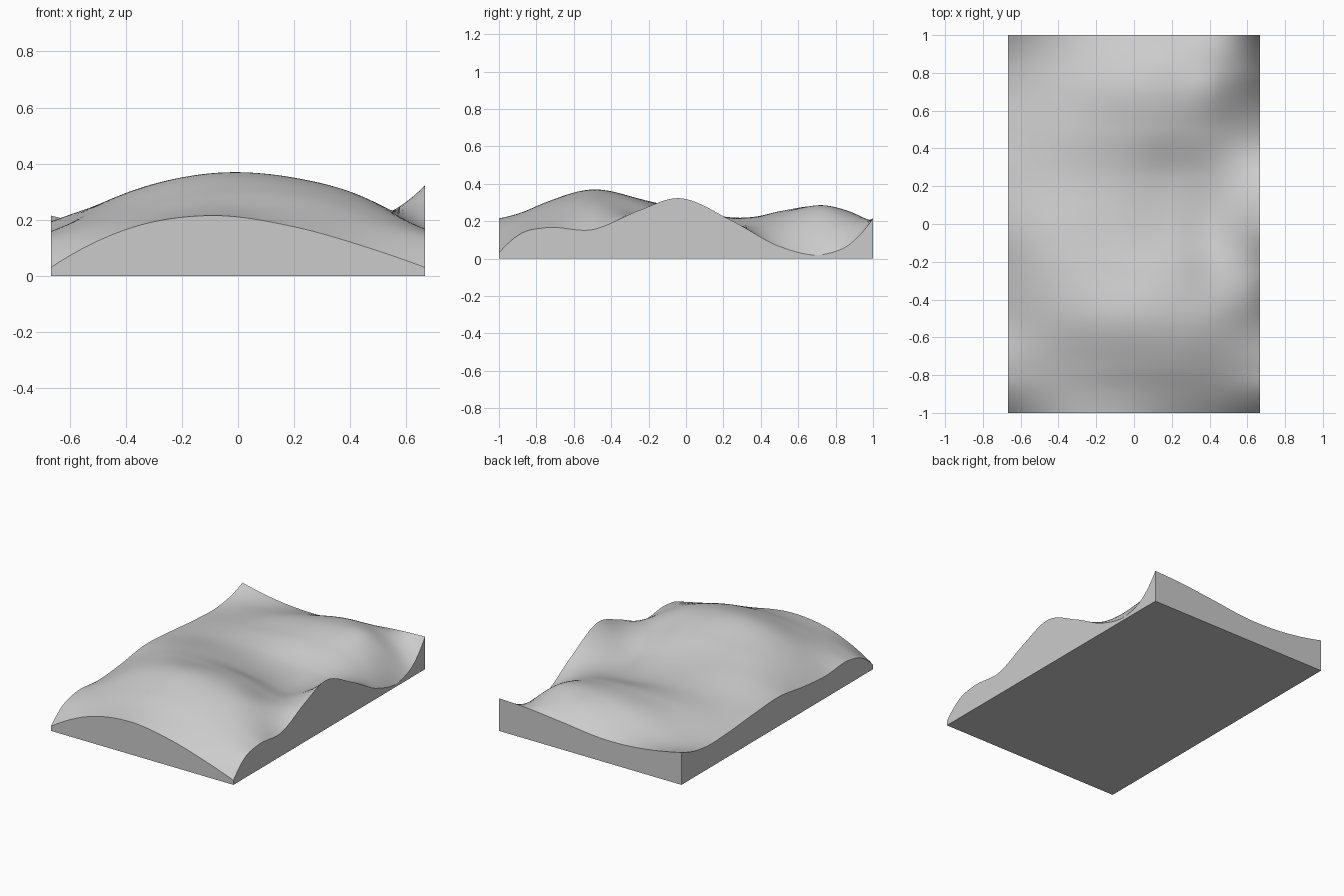
import bpy
import bmesh

cube = bpy.data.objects.get("Cube")
if cube:
    bpy.data.objects.remove(cube, do_unlink=True)

HALF_X, HALF_Y = 0.667, 1.0
CELLS_X, CELLS_Y = 64, 96

# Cross-section profiles: heights at XS for each station along the block
XS = [-0.667, -0.4, -0.1, 0.2, 0.45, 0.667]
PROFILES = {
    -1.0: [.03, .165, .215, .175, .105, .03],
    -.88: [.12, .20, .245, .23, .18, .135],
    -.75: [.155, .235, .295, .29, .235, .165],
    -.5: [.145, .29, .365, .35, .28, .155],
    -.25: [.165, .29, .32, .30, .23, .258],
    -.05: [.192, .268, .265, .215, .185, .323],
    .25: [.18, .215, .215, .18, .17, .20],
    .5: [.16, .205, .24, .25, .205, .065],
    .75: [.155, .185, .245, .28, .25, .025],
    .88: [.175, .17, .205, .25, .22, .08],
    1.0: [.215, .165, .15, .18, .205, .215],
}
YS = list(PROFILES)


def slope(ks, vs, i):
    """Slope at knot i of the parabola through its three nearest knots."""
    c = min(max(i, 1), len(ks) - 2)
    h0, h1 = ks[c] - ks[c - 1], ks[c + 1] - ks[c]
    d0, d1 = (vs[c] - vs[c - 1]) / h0, (vs[c + 1] - vs[c]) / h1
    bend = (d1 - d0) / (h0 + h1)
    return d0 + bend * h0 + 2 * bend * (ks[i] - ks[c])


def spline(ks, vs, t):
    """Smooth cubic curve through the knots."""
    i = 0
    while i < len(ks) - 2 and t > ks[i + 1]:
        i += 1
    h = ks[i + 1] - ks[i]
    u = min(max((t - ks[i]) / h, 0), 1)
    m0, m1 = slope(ks, vs, i) * h, slope(ks, vs, i + 1) * h
    a, b = vs[i], vs[i + 1]
    return a + u * (m0 + u * (3 * (b - a) - 2 * m0 - m1 + u * (2 * (a - b) + m0 + m1)))


def height(x, y):
    return spline(YS, [spline(XS, PROFILES[k], x) for k in YS], y)


# Undulating top surface
bm = bmesh.new()
bmesh.ops.create_grid(bm, x_segments=CELLS_X, y_segments=CELLS_Y, size=1)
for v in bm.verts:
    v.co.x *= HALF_X
    v.co.y *= HALF_Y
    v.co.z = max(height(v.co.x, v.co.y), 0.01)
for f in bm.faces:
    f.smooth = True

# Straight walls down to the ground, then the flat base
rim = [e for e in bm.edges if e.is_boundary]
for e in rim:
    e.smooth = False
walls = bmesh.ops.extrude_edge_only(bm, edges=rim)["geom"]
for v in walls:
    if isinstance(v, bmesh.types.BMVert):
        v.co.z = 0
for f in walls:
    if isinstance(f, bmesh.types.BMFace):
        f.smooth = False
base_edges = [e for e in bm.edges if e.is_boundary]
for f in bmesh.ops.contextual_create(bm, geom=base_edges)["faces"]:
    f.smooth = False
bmesh.ops.recalc_face_normals(bm, faces=bm.faces[:])

mesh = bpy.data.meshes.new("terrain_block")
bm.to_mesh(mesh)
bm.free()
block = bpy.data.objects.new("terrain_block", mesh)
bpy.context.collection.objects.link(block)

# Single plain grey
GREY = (0.6, 0.6, 0.6, 1)
mat = bpy.data.materials.new("light_grey")
mat.use_nodes = True
mat.diffuse_color = GREY
mat.node_tree.nodes["Principled BSDF"].inputs["Base Color"].default_value = GREY
mesh.materials.append(mat)
